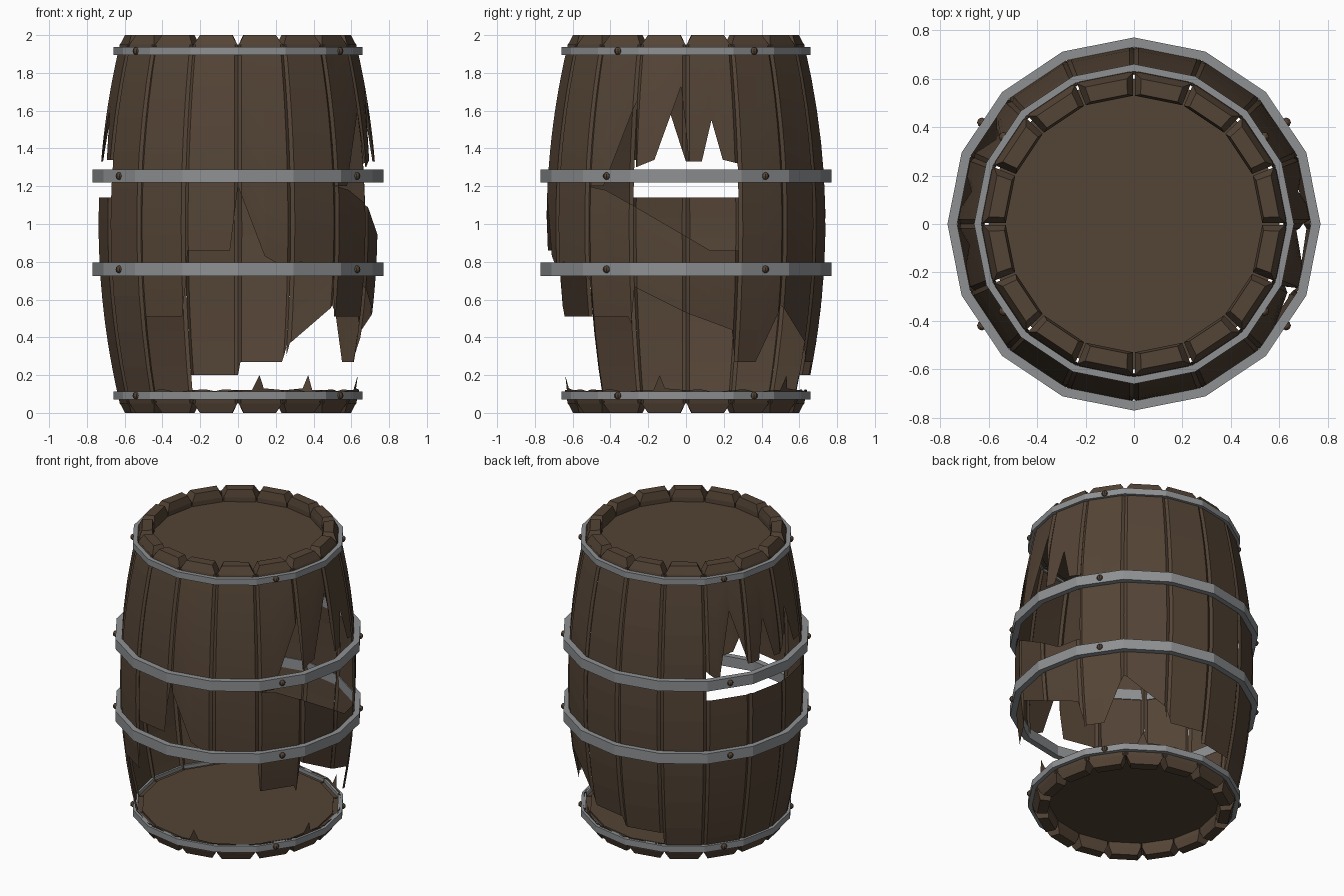
import bpy, bmesh
from math import sin, cos, pi

if "Cube" in bpy.data.objects:
    bpy.data.objects.remove(bpy.data.objects["Cube"])

N = 16
STEP = 2 * pi / N


def material(name, rgb):
    m = bpy.data.materials.new(name)
    m.diffuse_color = (*rgb, 1)
    m.use_nodes = True
    m.node_tree.nodes["Principled BSDF"].inputs["Base Color"].default_value = m.diffuse_color
    return m


WOOD = material("dark_wood", (0.088, 0.057, 0.036))
IRON = material("grey_iron", (0.27, 0.28, 0.29))


def finish(bm, name, mat, normals=True):
    if normals:
        bmesh.ops.recalc_face_normals(bm, faces=bm.faces)
    me = bpy.data.meshes.new(name)
    bm.to_mesh(me)
    bm.free()
    me.materials.append(mat)
    ob = bpy.data.objects.new(name, me)
    bpy.context.collection.objects.link(ob)
    return ob


def radius(z):
    return 0.742 - 0.125 * (z - 1) ** 2


def on_stave(i, t, r, z):
    """Point on the flat chord of stave i, t running 0..1 across it."""
    a, b = i * STEP, (i + 1) * STEP
    return (r * (cos(a) * (1 - t) + cos(b) * t), r * (sin(a) * (1 - t) + sin(b) * t), z)


def height(line, t):
    if isinstance(line, (int, float)):
        return line
    for (t0, z0), (t1, z1) in zip(line, line[1:]):
        if t <= t1:
            return z0 + (z1 - z0) * (t - t0) / (t1 - t0)
    return line[-1][1]


def stave_piece(bm, i, low, high):
    """Curved board between a lower and an upper broken edge, grooved at its sides."""
    ts = {0, 0.07, 0.93, 1}
    for line in (low, high):
        if not isinstance(line, (int, float)):
            ts |= {p[0] for p in line}
    ts = sorted(ts)
    rows = 10
    cols = []
    for t in ts:
        z0, z1 = height(low, t), height(high, t)
        drop = 0.014 * max(0, 1 - min(t, 1 - t) / 0.07)
        col = []
        for k in range(rows + 1):
            z = z0 + (z1 - z0) * k / rows
            col.append(bm.verts.new(on_stave(i, t, radius(z) - drop, z)))
        cols.append(col)
    for a, b in zip(cols, cols[1:]):
        for k in range(rows):
            bm.faces.new((a[k], b[k], b[k + 1], a[k + 1]))


BOT, TOP = 0.05, 1.95
STUB = [(0, 0.12), (0.3, 0.125), (0.6, 0.11), (1, 0.12)]
SPIKE = [(0, 0.12), (0.3, 0.12), (0.45, 0.2), (0.55, 0.13), (1, 0.12)]

# Broken lower edges of the staves around the low hole
low_break = {
    10: [(0, 0.51), (0.9, 0.51), (1, 0.7)],
    11: [(0, 0.7), (0.05, 0.86), (0.85, 0.86), (1, 1.2)],
    12: [(0, 1.2), (0.5, 0.83), (1, 0.75)],
    13: [(0, 0.75), (0.2, 0.8), (0.9, 0.75), (1, 0.7)],
    14: [(0, 0.68), (0.05, 0.51), (0.85, 0.51), (0.92, 0.47), (1, 0.66)],
    15: [(0, 0.67), (1, 0.53)],
    0: [(0, 0.53), (0.9, 0.44), (1, 0.3)],
    1: [(0, 0.27), (0.5, 0.27), (1, 0.57)],
    2: [(0, 0.57), (0.95, 0.37), (1, 0.3)],
    3: [(0, 0.36), (0.1, 0.27), (0.95, 0.27), (1, 0.2)],
    4: 0.2,
}
# Broken edges below and above the two upper side holes
high_break = {
    14: ([(0, 1.2), (0.4, 1.18), (1, 1.1)], [(0, 1.2), (0.35, 1.2), (1, 1.65)]),
    15: ([(0, 1.1), (1, 0.935)], [(0, 1.65), (0.05, 1.3), (0.4, 1.34), (0.9, 1.73), (1, 1.5)]),
    0: ([(0, 0.935), (0.45, 0.86), (1, 0.86)],
        [(0, 1.5), (0.05, 1.33), (0.3, 1.33), (0.5, 1.55), (0.7, 1.34), (1, 1.32)]),
    6: (1.14, [(0, 1.33), (0.3, 1.26), (0.6, 1.7), (1, 1.34)]),
    7: (1.14, [(0, 1.34), (0.3, 1.34), (0.5, 1.6), (0.75, 1.33), (1, 1.33)]),
    8: (1.14, [(0, 1.33), (0.33, 1.6), (0.6, 1.34), (1, 1.34)]),
}

# Staves
bm = bmesh.new()
for i in range(N):
    start = BOT
    if i in low_break:
        stave_piece(bm, i, BOT, SPIKE if i in (2, 12, 15) else STUB)
        start = low_break[i]
    if i in high_break:
        stave_piece(bm, i, start, high_break[i][0])
        stave_piece(bm, i, high_break[i][1], TOP)
    else:
        stave_piece(bm, i, start, TOP)
finish(bm, "staves", WOOD, normals=False)


# Chamfered stave ends around each head
def stave_ends(name, z_of):
    bm = bmesh.new()
    levels = [(0.09, 0.02), (0.05, 0.02), (0.0, 0.13)]  # depth from end, side inset
    for i in range(N):
        rings = []
        for d, t in levels:
            ro = radius(d) - (0.012 if d == 0 else 0.004)
            ri = 0.54 if d == 0 else 0.53
            rings.append([bm.verts.new(on_stave(i, tt, r, z_of(d)))
                          for tt, r in ((t, ro), (1 - t, ro), (1 - t, ri), (t, ri))])
        for a, b in zip(rings, rings[1:]):
            for k in range(4):
                n = (k + 1) % 4
                bm.faces.new((a[k], a[n], b[n], b[k]))
        bm.faces.new(rings[0])
        bm.faces.new(rings[-1])
    finish(bm, name, WOOD)


stave_ends("bottom_stave_ends", lambda d: d)
stave_ends("top_stave_ends", lambda d: 2 - d)


# Round heads closing the barrel
def head(name, z):
    bm = bmesh.new()
    rings = [[bm.verts.new((0.6 * cos(i * STEP), 0.6 * sin(i * STEP), zz)) for i in range(N)]
             for zz in (z - 0.01, z + 0.01)]
    for r in rings:
        bm.faces.new(r)
    for i in range(N):
        n = (i + 1) % N
        bm.faces.new((rings[0][i], rings[0][n], rings[1][n], rings[1][i]))
    finish(bm, name, WOOD)


head("bottom_head", 0.09)
head("top_head", 1.91)


# Iron hoops with four rivets each
def hoop(name, z0, z1, ri, ro):
    bm = bmesh.new()
    rings = [[bm.verts.new((r * cos(i * STEP), r * sin(i * STEP), z)) for r, z in
              ((ri, z0), (ro, z0), (ro, z1), (ri, z1))] for i in range(N)]
    for i in range(N):
        a, b = rings[i], rings[(i + 1) % N]
        for k in range(4):
            n = (k + 1) % 4
            bm.faces.new((a[k], b[k], b[n], a[n]))
    finish(bm, name, IRON)
    bm = bmesh.new()
    for i in (1, 6, 9, 14):
        made = bmesh.ops.create_uvsphere(bm, u_segments=8, v_segments=6, radius=0.02)
        bmesh.ops.translate(bm, verts=made["verts"],
                            vec=on_stave(i, 0.5, ro, (z0 + z1) / 2))
    finish(bm, name + "_rivets", WOOD)


hoop("bottom_hoop", 0.07, 0.113, 0.63, 0.66)
hoop("lower_middle_hoop", 0.725, 0.795, 0.73, 0.77)
hoop("upper_middle_hoop", 1.22, 1.288, 0.73, 0.77)
hoop("top_hoop", 1.895, 1.937, 0.63, 0.66)
